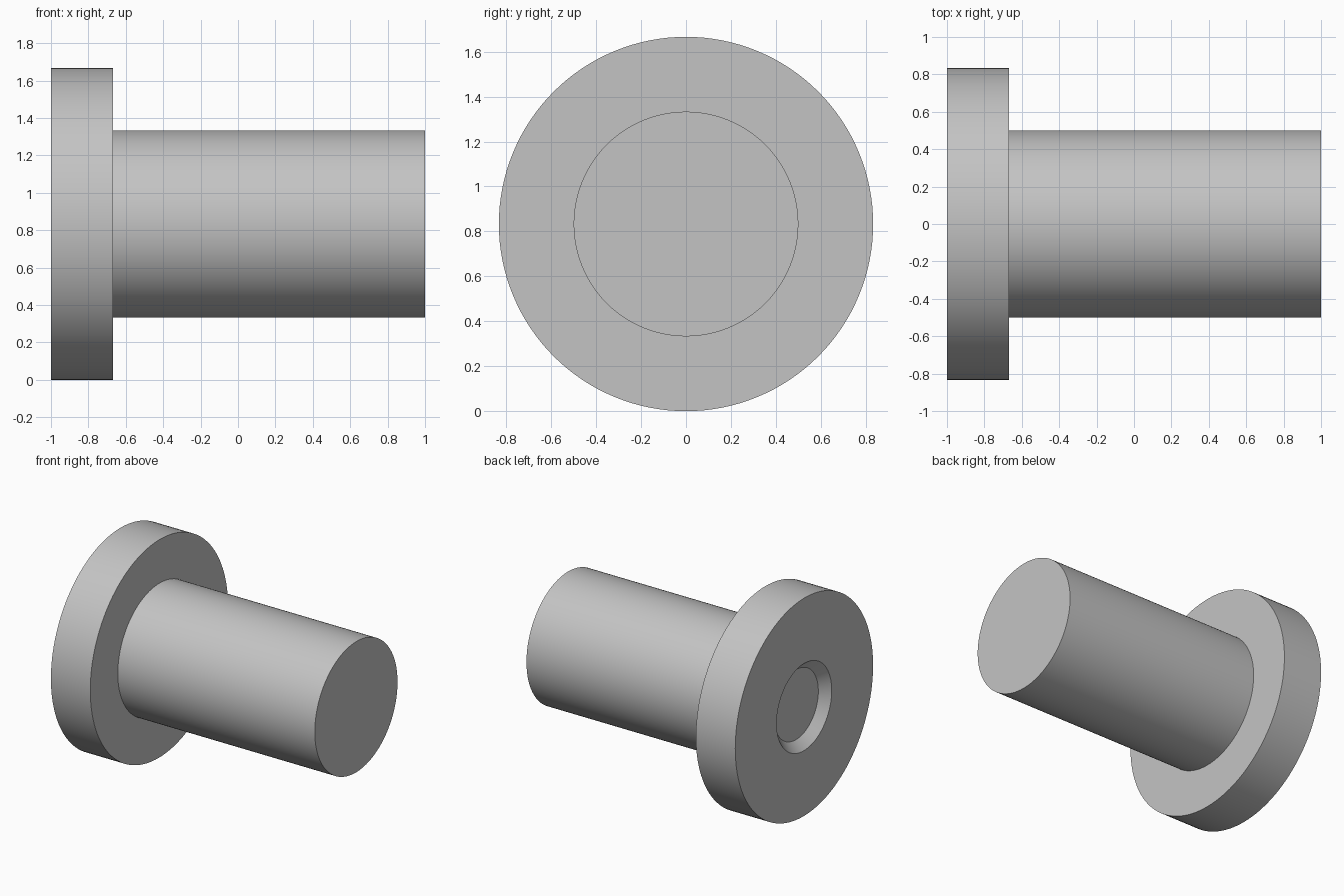
import bpy
import bmesh
import math
from mathutils import Matrix

cube = bpy.data.objects.get("Cube")
if cube:
    bpy.data.objects.remove(cube, do_unlink=True)

SEGMENTS = 128
AXIS_HEIGHT = 0.833

grey = bpy.data.materials.new("plain_grey")
grey.use_nodes = True
colour = (0.55, 0.55, 0.55, 1)
grey.diffuse_color = colour
grey.node_tree.nodes["Principled BSDF"].inputs["Base Color"].default_value = colour

# Half section as (x along the axis, radius): recess, flange, shaft
profile = [
    (-0.933, 0), (-0.933, 0.267), (-1, 0.333),
    (-1, 0.833), (-0.667, 0.833),
    (-0.667, 0.5), (1, 0.5), (1, 0),
]

# Revolve the section around the x axis
bm = bmesh.new()
verts = [bm.verts.new((x, 0, r)) for x, r in profile]
edges = [bm.edges.new(pair) for pair in zip(verts, verts[1:])]
bmesh.ops.spin(bm, geom=verts + edges, cent=(0, 0, 0), axis=(1, 0, 0),
               angle=math.tau, steps=SEGMENTS, use_merge=True)
bmesh.ops.remove_doubles(bm, verts=bm.verts, dist=0.0001)
bmesh.ops.recalc_face_normals(bm, faces=bm.faces)
bm.transform(Matrix.Translation((0, 0, AXIS_HEIGHT)))

mesh = bpy.data.meshes.new("flanged_pin")
bm.to_mesh(mesh)
bm.free()
mesh.materials.append(grey)
pin = bpy.data.objects.new("flanged_pin", mesh)
bpy.context.collection.objects.link(pin)

# Smooth round walls, crisp rims
bpy.ops.object.select_all(action="DESELECT")
pin.select_set(True)
bpy.context.view_layer.objects.active = pin
bpy.ops.object.shade_smooth_by_angle(angle=math.radians(30))
